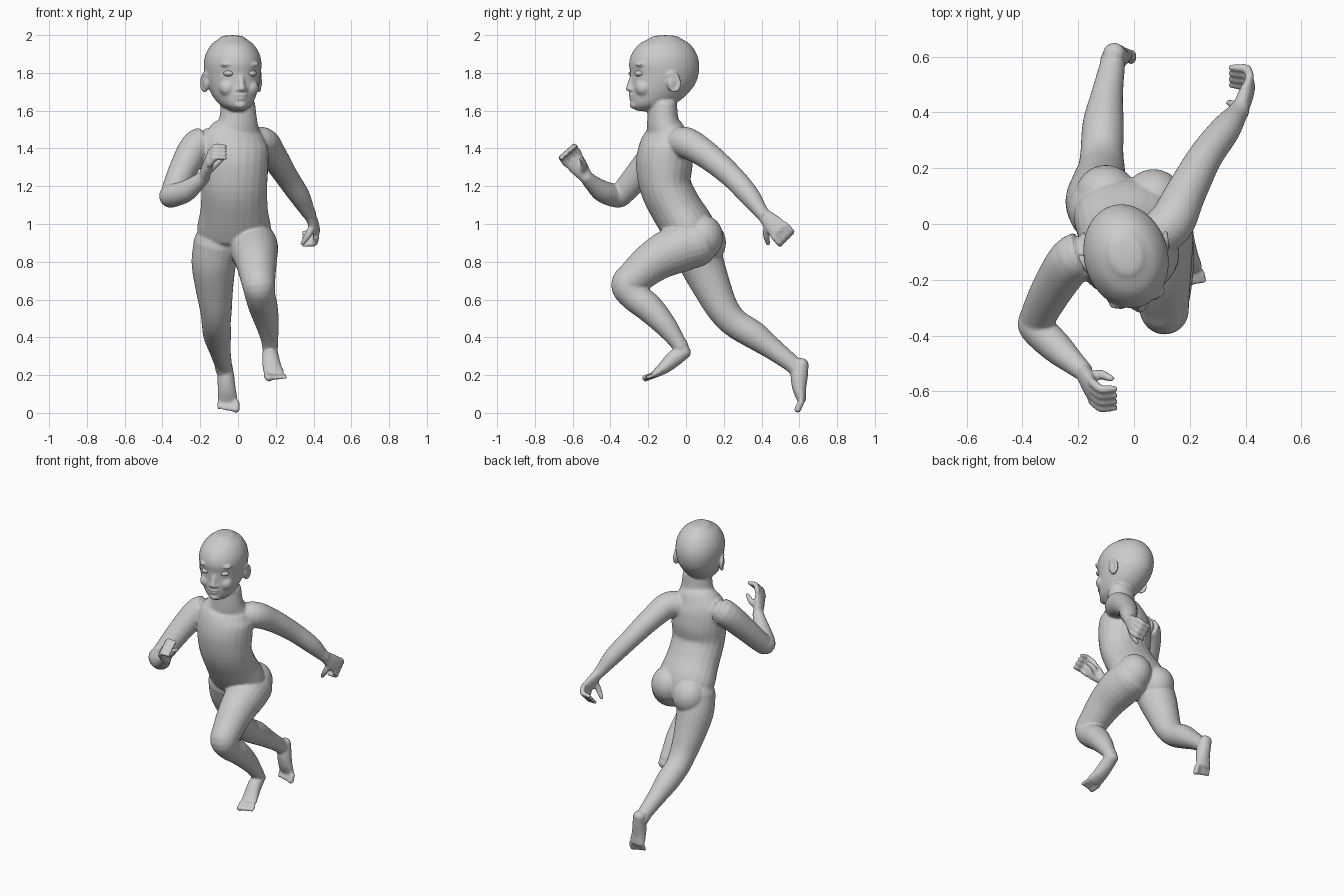
import bpy, bmesh, math
from mathutils import Vector, Matrix

if "Cube" in bpy.data.objects:
    bpy.data.objects.remove(bpy.data.objects["Cube"])

grey = bpy.data.materials.new("plain grey")
grey.use_nodes = True
COLOUR = (0.6, 0.6, 0.6, 1)
grey.diffuse_color = COLOUR
grey.node_tree.nodes["Principled BSDF"].inputs["Base Color"].default_value = COLOUR

I = Matrix.Identity(4)
bm = bmesh.new()


def spline(rows, steps):
    """Smooth curve through rows of x, y, z, half width, half depth."""
    p = [Vector(r) for r in rows]
    p = [p[0] * 2 - p[1]] + p + [p[-1] * 2 - p[-2]]
    out = []
    for a, b, c, d in zip(p, p[1:], p[2:], p[3:]):
        for k in range(steps):
            t = k / steps
            out.append((b * 2 + (c - a) * t + (a * 2 - b * 5 + c * 4 - d) * t * t
                        + (b * 3 - a - c * 3 + d) * t ** 3) * 0.5)
    return out + [p[-2]]


def tube(rows, side=(1, 0, 0), side_end=None, axis=None, cap=0.8, M=I, steps=5, n=24):
    """Closed loft of elliptical rings with rounded ends."""
    s0, s1 = Vector(side), Vector(side_end or side)
    pts = spline(rows, steps)
    pos = [Vector(p[:3]) for p in pts]
    last = len(pts) - 1
    rings = []
    for i, p in enumerate(pts):
        t = Vector(axis) if axis else (pos[min(i + 1, last)] - pos[max(i - 1, 0)]).normalized()
        s = s0.lerp(s1, i / last)
        w = (s - t * s.dot(t)).normalized()
        ring = [(pos[i], t, w, p[3], p[4])]
        if i in (0, last):
            sign = 1 if i else -1
            r = min(p[3], p[4]) * cap
            extra = [(pos[i] + t * sign * r * math.sin(q), t, w,
                      p[3] * math.cos(q), p[4] * math.cos(q)) for q in (0.4, 0.8, 1.15, 1.45)]
            ring = ring + extra if i else extra[::-1] + ring
        rings += ring
    loops = []
    for c, t, w, a, b in rings:
        h = t.cross(w)
        loops.append([bm.verts.new(M @ (c + w * a * math.cos(q) + h * b * math.sin(q)))
                      for q in (math.tau * k / n for k in range(n))])
    for u, v in zip(loops, loops[1:]):
        for k in range(n):
            bm.faces.new((u[k], u[(k + 1) % n], v[(k + 1) % n], v[k]))
    bm.faces.new(loops[0][::-1])
    bm.faces.new(loops[-1])


def limb(rows, side=(1, 0, 0)):
    """Round-section tube from rows of x, y, z, radius."""
    tube([(*r, r[3]) for r in rows], side)


def blob(centre, radii, M=I):
    bmesh.ops.create_uvsphere(bm, u_segments=24, v_segments=16, radius=1,
                              matrix=M @ Matrix.Translation(centre) @ Matrix.Diagonal((*radii, 1)))


def hand(wrist, knuckle, across, bend, tip, thumb):
    """Palm, four curled fingers and a thumb; across points to the index side."""
    k, a = Vector(knuckle), Vector(across)
    w = Vector(wrist)
    mid = w.lerp(k, 0.55)
    tube([(*w, .036, .03), (*mid, .05, .027), (*k, .056, .02)], across)
    for i in range(4):
        b = k + a * (.045 - .03 * i)
        m = b + Vector(bend)
        e = b + Vector(tip)
        limb([(*b, .016), (*m, .0155), (*m.lerp(e, .55), .014), (*e, .011)], across)
    limb(thumb, across)


def toes(ball, step, reach):
    """Five toes from the big toe outward."""
    for i in range(5):
        b = Vector(ball) + Vector((step * (i - 2), 0, 0))
        r = .018 if i == 0 else .0135 - .0008 * i
        limb([(*b, r), (*(b + Vector(reach) * (1 - .07 * i)), r)])


# Torso and neck, twisted between hips and shoulders
tube([(-.02, .05, .86, .13, .10), (-.02, .03, .95, .195, .135), (-.02, -.05, 1.08, .178, .135),
      (-.02, -.108, 1.2, .175, .137), (-.02, -.115, 1.32, .182, .15), (-.02, -.11, 1.42, .18, .135),
      (-.01, -.11, 1.49, .145, .105), (0, -.122, 1.545, .105, .083), (0, -.125, 1.64, .092, .075)],
     (.99, -.12, 0), (.95, .3, 0), cap=.3)
for x, y, z in ((.07, .085, .93), (-.1, .1, .9)):
    blob((x, y, z), (.112, .112, .12))

# Head, turned slightly to its left; rows are height, front, back, half width
H = Matrix.Translation((-.03, -.11, 0)) @ Matrix.Rotation(math.radians(15), 4, 'Z')
SKULL = [(1.605, .165, -.03, .04), (1.625, .182, .03, .075), (1.655, .188, .08, .1),
         (1.70, .19, .13, .122), (1.75, .188, .165, .138), (1.80, .188, .18, .147),
         (1.85, .194, .182, .15), (1.90, .18, .168, .14), (1.95, .142, .135, .11),
         (1.985, .08, .08, .066)]
tube([(0, (b - f) / 2, z, w, (f + b) / 2) for z, f, b, w in SKULL],
     axis=(0, 0, 1), cap=.22, M=H, n=40)

# Nose, lips, chin
tube([(0, -.178, 1.79, .012, .012), (0, -.19, 1.75, .014, .014), (0, -.2, 1.715, .02, .016)], M=H)
blob((0, -.184, 1.683), (.034, .016, .009), H)
blob((0, -.182, 1.664), (.028, .016, .010), H)
blob((0, -.172, 1.63), (.032, .022, .02), H)

# Cheeks, brows, nostril wings and ears
for s in (-1, 1):
    blob((s * .062, -.135, 1.72), (.045, .045, .045), H)
    blob((s * .062, -.158, 1.845), (.045, .024, .013), H)
    blob((s * .019, -.188, 1.712), (.013, .014, .011), H)
    blob((s * .145, .0, 1.75), (.016, .03, .045), H)
    rim = [(s * (.15 + .008 * math.sin(q)), .002 + .033 * math.sin(q) - .008 * math.cos(q),
            1.752 + .046 * math.cos(q), .010, .010) for q in (-.7, 0, .8, 1.6, 2.4, 3.1, 3.6)]
    tube(rim, (1, 0, 0), M=H, n=12)

# Right arm, bent forward
limb([(-.12, -.11, 1.42, .08), (-.21, -.12, 1.42, .085), (-.285, -.22, 1.3, .076),
      (-.345, -.335, 1.165, .064), (-.35, -.37, 1.15, .062), (-.28, -.44, 1.172, .058),
      (-.22, -.495, 1.215, .044), (-.18, -.53, 1.25, .035)])
hand((-.18, -.53, 1.25), (-.15, -.6, 1.345), (0, .75, .66), (.03, -.025, .035), (.085, -.025, .035),
     [(-.155, -.55, 1.285, .02), (-.12, -.54, 1.315, .018), (-.08, -.555, 1.345, .012)])

# Left arm, swung back
limb([(.05, -.06, 1.42, .08), (.13, 0, 1.43, .083), (.185, .11, 1.365, .073),
      (.255, .24, 1.255, .062), (.325, .335, 1.15, .055), (.365, .39, 1.075, .04),
      (.38, .41, 1.05, .036)])
hand((.38, .41, 1.05), (.415, .495, .965), (0, -.7, -.7), (-.01, .03, -.035), (-.07, .035, -.045),
     [(.395, .43, .99, .02), (.37, .425, .94, .018), (.34, .435, .895, .012)])

# Left leg, knee raised forward
limb([(.075, .06, .9, .125), (.085, -.04, .87, .128), (.095, -.16, .81, .112),
      (.105, -.27, .72, .094), (.11, -.31, .675, .087), (.118, -.275, .62, .08),
      (.135, -.195, .555, .076), (.155, -.115, .47, .062), (.167, -.055, .39, .046),
      (.17, -.025, .345, .042)])
tube([(.17, -.005, .325, .04, .036), (.173, -.06, .29, .045, .044), (.18, -.11, .245, .05, .035),
      (.192, -.16, .208, .055, .022)])
toes((.197, -.17, .2), .0225, (.012, -.048, -.017))

# Right leg, pushing off behind
limb([(-.11, .05, .9, .125), (-.128, .085, .79, .118), (-.125, .14, .66, .1), (-.117, .195, .55, .085),
      (-.115, .26, .475, .077), (-.11, .36, .412, .074), (-.097, .46, .338, .058),
      (-.08, .555, .265, .047), (-.075, .59, .23, .045)])
tube([(-.072, .612, .26, .04, .038), (-.065, .6, .2, .044, .046), (-.06, .6, .13, .048, .037),
      (-.055, .612, .07, .053, .024)])
toes((-.055, .608, .055), -.0225, (0, -.018, -.04))

# Fuse all parts into one soft skin
bmesh.ops.recalc_face_normals(bm, faces=bm.faces[:])
mesh = bpy.data.meshes.new("body")
bm.to_mesh(mesh)
bm.free()
body = bpy.data.objects.new("body", mesh)
bpy.context.collection.objects.link(body)
mesh.materials.append(grey)
remesh = body.modifiers.new("fuse", 'REMESH')
remesh.mode = 'VOXEL'
remesh.voxel_size = .007
remesh.use_smooth_shade = True
soft = body.modifiers.new("soften", 'SMOOTH')
soft.factor = .5
soft.iterations = 5
mesh.polygons.foreach_set("use_smooth", [True] * len(mesh.polygons))

# Eyes
for name, s in (("right_eye", -1), ("left_eye", 1)):
    bm = bmesh.new()
    blob((s * .06, -.157, 1.797), (.03, .027, .017), H)
    eye = bpy.data.meshes.new(name)
    bm.to_mesh(eye)
    bm.free()
    eye.materials.append(grey)
    eye.polygons.foreach_set("use_smooth", [True] * len(eye.polygons))
    bpy.context.collection.objects.link(bpy.data.objects.new(name, eye))
